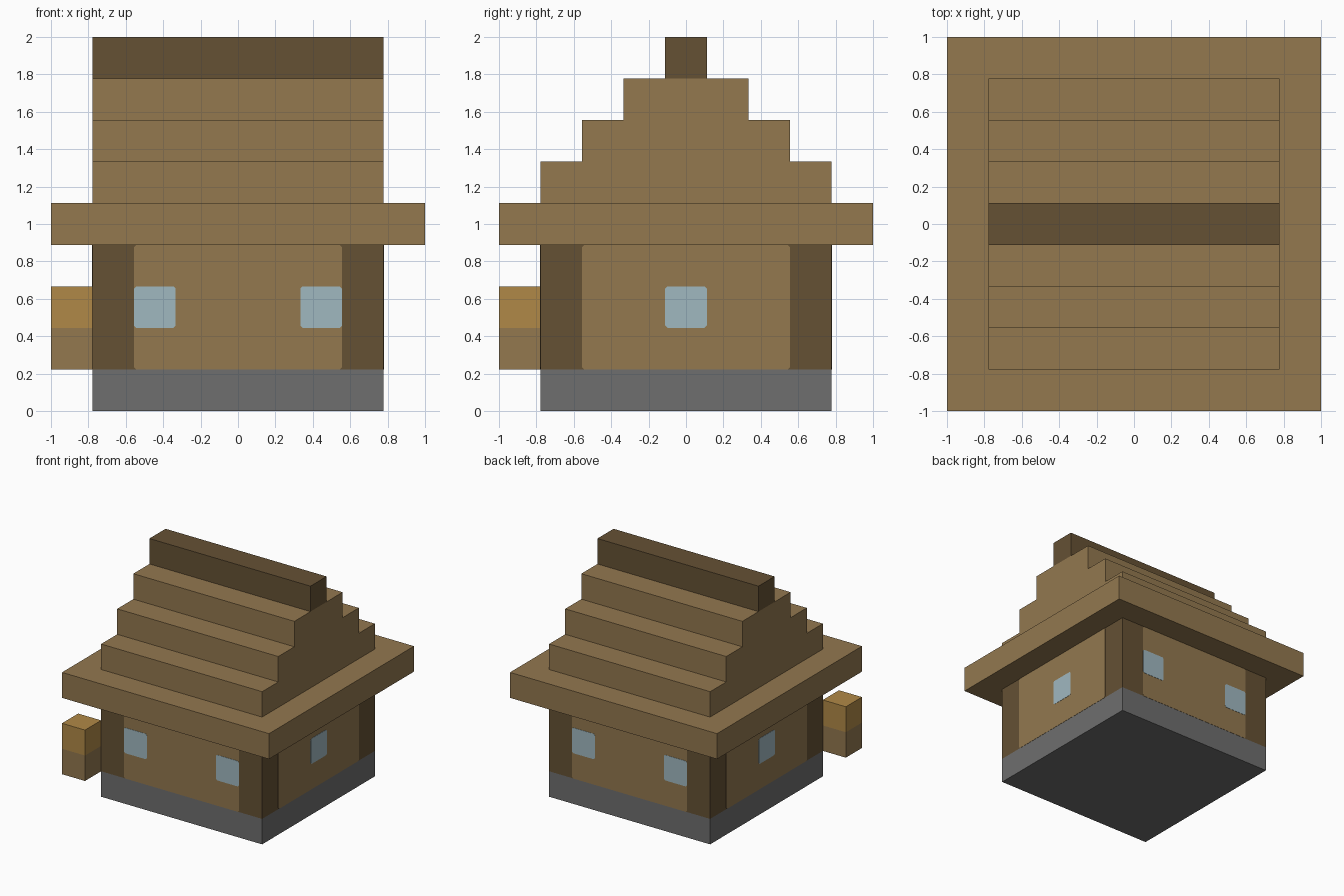
import bpy
import bmesh
from math import pi
from mathutils import Matrix, Vector

U = 2 / 9  # one building block

if "Cube" in bpy.data.objects:
    bpy.data.objects.remove(bpy.data.objects["Cube"], do_unlink=True)


def material(name, rgb):
    """Flat colour from display values of 0 to 255."""
    linear = [((c / 255 + 0.055) / 1.055) ** 2.4 for c in rgb] + [1]
    mat = bpy.data.materials.new(name)
    mat.use_nodes = True
    mat.diffuse_color = linear
    bsdf = mat.node_tree.nodes["Principled BSDF"]
    bsdf.inputs["Base Color"].default_value = linear
    bsdf.inputs["Roughness"].default_value = 0.9
    return mat


wood = material("plank brown", (147, 120, 79))
dark = material("dark timber", (101, 81, 52))
stone = material("stone grey", (110, 110, 110))
glass = material("pale blue glass", (160, 184, 192))
amber = material("lantern amber", (176, 137, 71))


def finish(name, bm, mat):
    bmesh.ops.recalc_face_normals(bm, faces=bm.faces)
    mesh = bpy.data.meshes.new(name)
    bm.to_mesh(mesh)
    bm.free()
    mesh.materials.append(mat)
    obj = bpy.data.objects.new(name, mesh)
    bpy.context.collection.objects.link(obj)
    return obj


def block(name, centre, size, mat):
    """Box given in blocks: centre x, y, bottom z, and full size."""
    bm = bmesh.new()
    bmesh.ops.create_cube(bm, size=1)
    x, y, z = centre
    for v in bm.verts:
        v.co = Vector((v.co.x * size[0] + x, v.co.y * size[1] + y,
                       (v.co.z + 0.5) * size[2] + z)) * U
    return finish(name, bm, mat)


def plate(name, side, x, z, width, height, lift, mat):
    """Thin plate with clipped corners, on wall 0 to 3 (front, left, back, right)."""
    w, h, c = width * U / 2, height * U / 2, 0.012
    half = [(w - c, -h), (w, c - h), (w, h - c), (w - c, h)]
    outline = half + [(-a, -b) for a, b in half]
    bm = bmesh.new()
    wall = -3.5 * U
    face = bm.faces.new([bm.verts.new((x * U + a, wall - lift, z * U + b))
                         for a, b in outline])
    back = bmesh.ops.extrude_face_region(bm, geom=[face])["geom"]
    for v in back:
        if isinstance(v, bmesh.types.BMVert):
            v.co.y = wall
    bm.transform(Matrix.Rotation(side * pi / 2, 4, "Z"))
    return finish(name, bm, mat)


# Foundation and timber core, whose corners show as posts
block("foundation", (0, 0, 0), (7, 7, 1), stone)
block("corner_timbers", (0, 0, 1), (7, 7, 3), dark)

# Plank panels and windows on the four walls
for side, label in enumerate(("front", "left", "back", "right")):
    plate(label + "_wall_panel", side, 0, 2.5, 5, 3, 0.002, wood)
    spots = (-2, 2) if side % 2 == 0 else (0,)
    for n, x in enumerate(spots):
        plate(f"{label}_window_{n + 1}", side, x, 2.5, 1, 1, 0.004, glass)

# Eaves, stepped roof and ridge beam
block("eaves", (0, 0, 4), (9, 9, 1), wood)
bm = bmesh.new()
steps = [(3.5, 5), (3.5, 6), (2.5, 6), (2.5, 7), (1.5, 7), (1.5, 8)]
profile = [(y, z) for y, z in steps] + [(-y, z) for y, z in reversed(steps)]
end = bm.faces.new([bm.verts.new((-3.5 * U, y * U, z * U)) for y, z in profile])
moved = bmesh.ops.extrude_face_region(bm, geom=[end])["geom"]
bmesh.ops.translate(bm, vec=(7 * U, 0, 0),
                    verts=[g for g in moved if isinstance(g, bmesh.types.BMVert)])
finish("stepped_roof", bm, wood)
block("ridge_beam", (0, 0, 8), (7, 1, 1), dark)

# Lantern on its post, beside the front right corner
block("lantern_post", (-4, -4, 1), (1, 1, 1), wood)
block("lantern", (-4, -4, 2), (1, 1, 1), amber)
